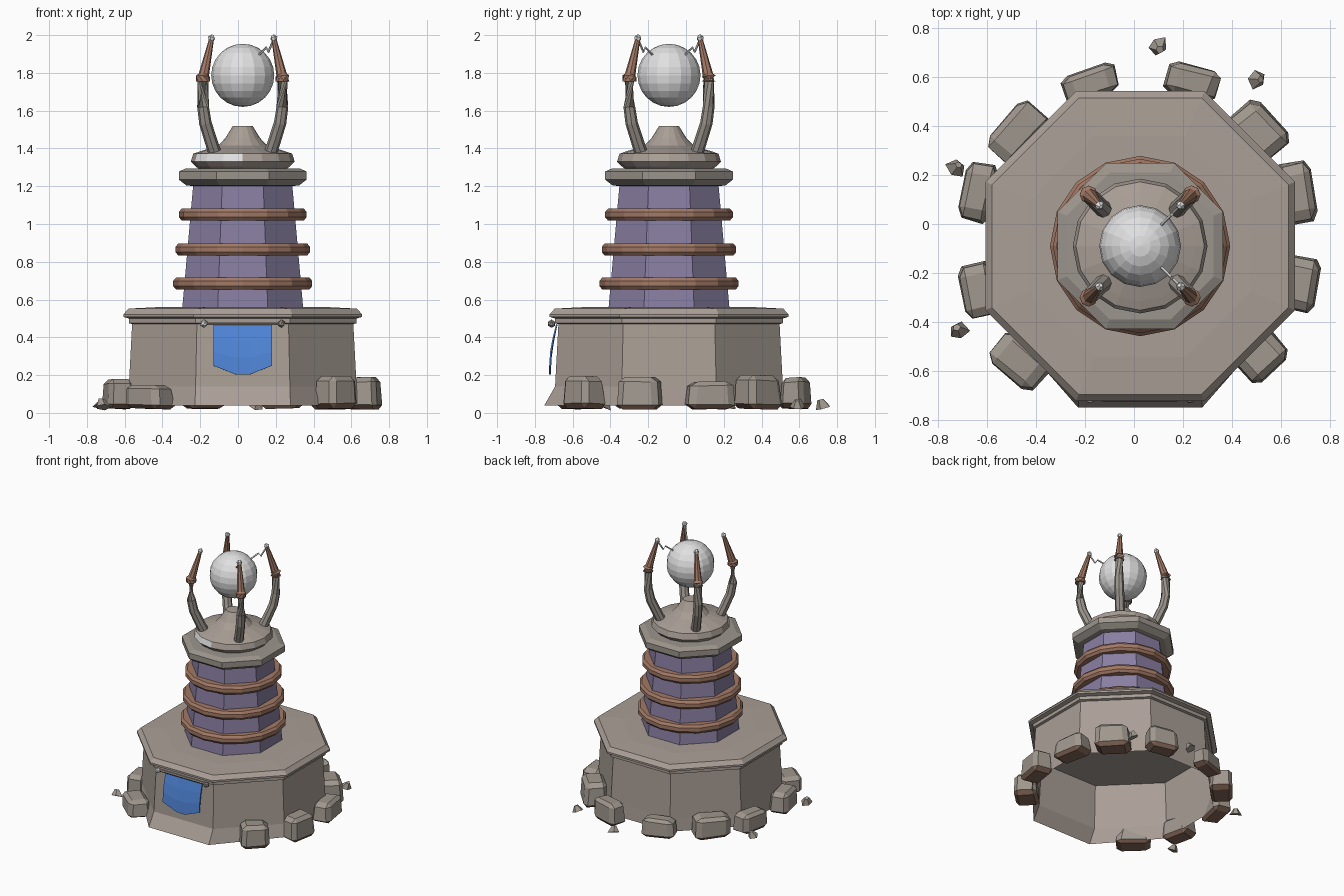
import bpy, bmesh, math, random
from mathutils import Vector, Matrix

if "Cube" in bpy.data.objects:
    bpy.data.objects.remove(bpy.data.objects["Cube"])

random.seed(4)
CX, CY = 0.025, -0.09          # tower axis
T8 = math.cos(math.pi / 8)     # apothem / radius of an octagon


def material(name, rgb):
    m = bpy.data.materials.new(name)
    m.diffuse_color = (*rgb, 1)
    m.use_nodes = True
    m.node_tree.nodes["Principled BSDF"].inputs["Base Color"].default_value = m.diffuse_color
    return m


STONE = material("warm stone", (0.40, 0.345, 0.305))
ARM = material("grey stone", (0.33, 0.30, 0.265))
ROCK = material("rock", (0.35, 0.31, 0.27))
SOIL = material("brown soil", (0.24, 0.14, 0.10))
PURPLE = material("purple wall", (0.25, 0.21, 0.36))
COPPER = material("copper", (0.36, 0.19, 0.13))
BLUE = material("blue cloth", (0.08, 0.24, 0.70))
WHITE = material("pale metal", (0.75, 0.75, 0.75))


def finish(name, bm, *mats, fix=True):
    if fix:
        bmesh.ops.recalc_face_normals(bm, faces=bm.faces)
    me = bpy.data.meshes.new(name)
    bm.to_mesh(me)
    bm.free()
    for m in mats:
        me.materials.append(m)
    ob = bpy.data.objects.new(name, me)
    bpy.context.collection.objects.link(ob)
    return ob


def lathe(profile, sides, phase=0.0, closed=False):
    """Sweep (radius, z) points round the tower axis."""
    bm = bmesh.new()
    rings = []
    for r, z in profile:
        rings.append([bm.verts.new((CX + r * math.cos(phase + math.tau * i / sides),
                                    CY + r * math.sin(phase + math.tau * i / sides), z))
                      for i in range(sides)])
    pairs = list(zip(rings, rings[1:])) + ([(rings[-1], rings[0])] if closed else [])
    for a, b in pairs:
        for i in range(sides):
            j = (i + 1) % sides
            bm.faces.new((a[i], a[j], b[j], b[i]))
    return bm, rings


def octagon(profile, **kw):
    """Octagon with flats on the axes; profile gives apothems."""
    return lathe([(r / T8, z) for r, z in profile], 8, math.pi / 8, **kw)


def tube(name, points, radii, mat, sides=8):
    """Tapered tube through points, capped at both ends."""
    bm = bmesh.new()
    pts = [Vector(p) for p in points]
    rings = []
    for k, p in enumerate(pts):
        d = (pts[min(k + 1, len(pts) - 1)] - pts[max(k - 1, 0)]).normalized()
        q = d.to_track_quat('Z', 'Y')
        rings.append([bm.verts.new(p + q @ Vector((radii[k] * math.cos(math.tau * i / sides),
                                                   radii[k] * math.sin(math.tau * i / sides), 0)))
                      for i in range(sides)])
    for a, b in zip(rings, rings[1:]):
        for i in range(sides):
            j = (i + 1) % sides
            bm.faces.new((a[i], a[j], b[j], b[i]))
    bm.faces.new(rings[0])
    bm.faces.new(rings[-1])
    return finish(name, bm, mat)


# Hollow base wall, open underneath, with a flared foot on the front
bm, rings = octagon([(0.61, 0.04), (0.603, 0.14), (0.585, 0.48)])
for v in rings[0]:
    if v.co.y < -0.6:
        v.co.y = -0.75
finish("base_wall", bm, STONE)

# Stepped base cap
bm, rings = octagon([(0.585, 0.47), (0.603, 0.475), (0.603, 0.50), (0.632, 0.508),
                     (0.632, 0.522), (0.62, 0.535), (0.605, 0.552), (0.45, 0.56)])
bm.faces.new(rings[0])
bm.faces.new(rings[-1])
finish("base_cap", bm, STONE)

# Tapered tower shaft
bm, _ = octagon([(0.32, 0.555), (0.262, 1.21)])
finish("tower_shaft", bm, PURPLE)

# Copper bands
for n, (z, r) in enumerate([(0.685, 0.368), (0.865, 0.356), (1.05, 0.338)]):
    bm, _ = lathe([(r - 0.08, z - 0.032), (r - 0.015, z - 0.032), (r, z - 0.014), (r, z + 0.014),
                   (r - 0.015, z + 0.032), (r - 0.08, z + 0.032)], 16, closed=True)
    finish(f"copper_band_{n + 1}", bm, COPPER)

# Octagonal plate on the shaft
bm, rings = octagon([(0.26, 1.20), (0.30, 1.205), (0.338, 1.235), (0.338, 1.278), (0.30, 1.295)])
bm.faces.new(rings[0])
bm.faces.new(rings[-1])
finish("upper_plate", bm, ARM)

# Round top dome with one pale panel on its rim
bm, rings = lathe([(0.23, 1.29), (0.25, 1.305), (0.275, 1.33), (0.262, 1.372), (0.225, 1.385),
                   (0.13, 1.415), (0.092, 1.455), (0.052, 1.52)], 16)
bm.faces.new(rings[-1])
for f in bm.faces:
    c = f.calc_center_median()
    if 1.33 < c.z < 1.375 and -0.2 < c.x < -0.02 and c.y < CY:
        f.material_index = 1
finish("top_dome", bm, STONE, WHITE)

# Glowing orb
bm = bmesh.new()
bmesh.ops.create_uvsphere(bm, u_segments=16, v_segments=12, radius=0.167,
                          matrix=Matrix.Translation((CX, CY, 1.787)))
finish("orb", bm, WHITE)

# Four claws round the orb, with copper tips
for sx, sy in [(1, 1), (-1, 1), (-1, -1), (1, -1)]:
    side = ("right" if sx > 0 else "left") + ("_back" if sy > 0 else "_front")

    def at(o, z):
        return (CX + sx * o, CY + sy * o, z)
    tube(f"claw_arm_{side}", [at(0.145, 1.37), at(0.165, 1.43), at(0.198, 1.535), at(0.21, 1.62),
                              at(0.21, 1.77)], [0.035, 0.034, 0.033, 0.031, 0.028], ARM)
    tube(f"claw_tip_{side}", [at(0.21, 1.755), at(0.21, 1.782), at(0.206, 1.79), at(0.165, 1.98)],
         [0.037, 0.037, 0.028, 0.013], COPPER)
    tube(f"claw_point_{side}", [at(0.168, 1.972), at(0.165, 1.985), at(0.16, 2.0)],
         [0.014, 0.02, 0.008], WHITE, 6)
    if sx > 0:   # zigzag sparks to the orb
        tube(f"spark_{side}", [at(0.165, 1.98), at(0.135, 1.91), at(0.125, 1.935), at(0.085, 1.895)],
             [0.006] * 4, WHITE, 5)

# Hanging banner, bowed slightly forward
bm = bmesh.new()
rows = []
for k in range(4):
    t = k / 3
    y = -0.688 - 0.036 * math.sin(t * 1.6)
    rows.append([bm.verts.new((x, y, 0.47 - t * (0.47 - low)))
                 for x, low in [(-0.13, 0.25), (-0.01, 0.203), (0.06, 0.203), (0.18, 0.25)]])
for a, b in zip(rows, rows[1:]):
    for i in range(3):
        bm.faces.new((a[i], b[i], b[i + 1], a[i + 1]))
ob = finish("banner", bm, BLUE, fix=False)
mod = ob.modifiers.new("thickness", 'SOLIDIFY')
mod.thickness = 0.008

# Banner rod with end knobs
tube("banner_rod", [(-0.18, -0.70, 0.472), (0.23, -0.70, 0.472)], [0.009] * 2, ARM, 6)
for name, x in [("left", -0.18), ("right", 0.23)]:
    bm = bmesh.new()
    bmesh.ops.create_icosphere(bm, subdivisions=1, radius=0.022,
                               matrix=Matrix.Translation((x, -0.712, 0.472)))
    finish(f"rod_knob_{name}", bm, WHITE if x < 0 else ARM)


# Chipped boulders: x, y, turn in degrees, length, width, top height
def boulder(name, x, y, turn, length, width, top, low=0.02):
    bm = bmesh.new()
    bmesh.ops.create_cube(bm, size=1)
    for v in bm.verts:
        v.co *= random.uniform(0.9, 1.05)
        if v.co.z > 0:
            v.co.x *= 0.92
            v.co.y *= 0.88
    bmesh.ops.bevel(bm, geom=bm.edges[:], offset=0.15, segments=1, affect='EDGES')
    m = (Matrix.Translation((x, y, (top + low) / 2)) @ Matrix.Rotation(math.radians(turn), 4, 'Z')
         @ Matrix.Diagonal((length, width, top - low, 1)))
    bmesh.ops.transform(bm, matrix=m, verts=bm.verts)
    bmesh.ops.recalc_face_normals(bm, faces=bm.faces)
    for f in bm.faces:
        f.material_index = int(f.normal.z < -0.4)
    finish(name, bm, ROCK, SOIL)


for n, b in enumerate([(-0.18, 0.57, 18, 0.24, 0.13, 0.16), (0.24, 0.58, -15, 0.23, 0.14, 0.19),
                       (0.51, 0.38, -48, 0.24, 0.17, 0.20), (0.665, 0.125, -80, 0.26, 0.15, 0.17),
                       (0.675, -0.245, 80, 0.22, 0.15, 0.19), (0.52, -0.54, 42, 0.21, 0.17, 0.20),
                       (-0.47, -0.56, -40, 0.25, 0.17, 0.15), (-0.635, -0.27, -78, 0.23, 0.15, 0.18),
                       (-0.64, 0.13, 78, 0.25, 0.14, 0.17), (-0.48, 0.37, 48, 0.26, 0.16, 0.18)]):
    boulder(f"boulder_{n + 1}", *b)

# Loose pebbles
for n, (x, y) in enumerate([(0.10, 0.72), (0.51, 0.59), (-0.72, 0.235), (-0.72, -0.43)]):
    bm = bmesh.new()
    bmesh.ops.create_cone(bm, cap_ends=True, segments=5, radius1=0.042, radius2=0.016, depth=0.045)
    for v in bm.verts:
        v.co *= random.uniform(0.8, 1.15)
    m = (Matrix.Translation((x, y, 0.05)) @ Matrix.Rotation(0.5 + n, 4, 'Z')
         @ Matrix.Rotation(0.4, 4, 'X'))
    bmesh.ops.transform(bm, matrix=m, verts=bm.verts)
    finish(f"pebble_{n + 1}", bm, ROCK)
